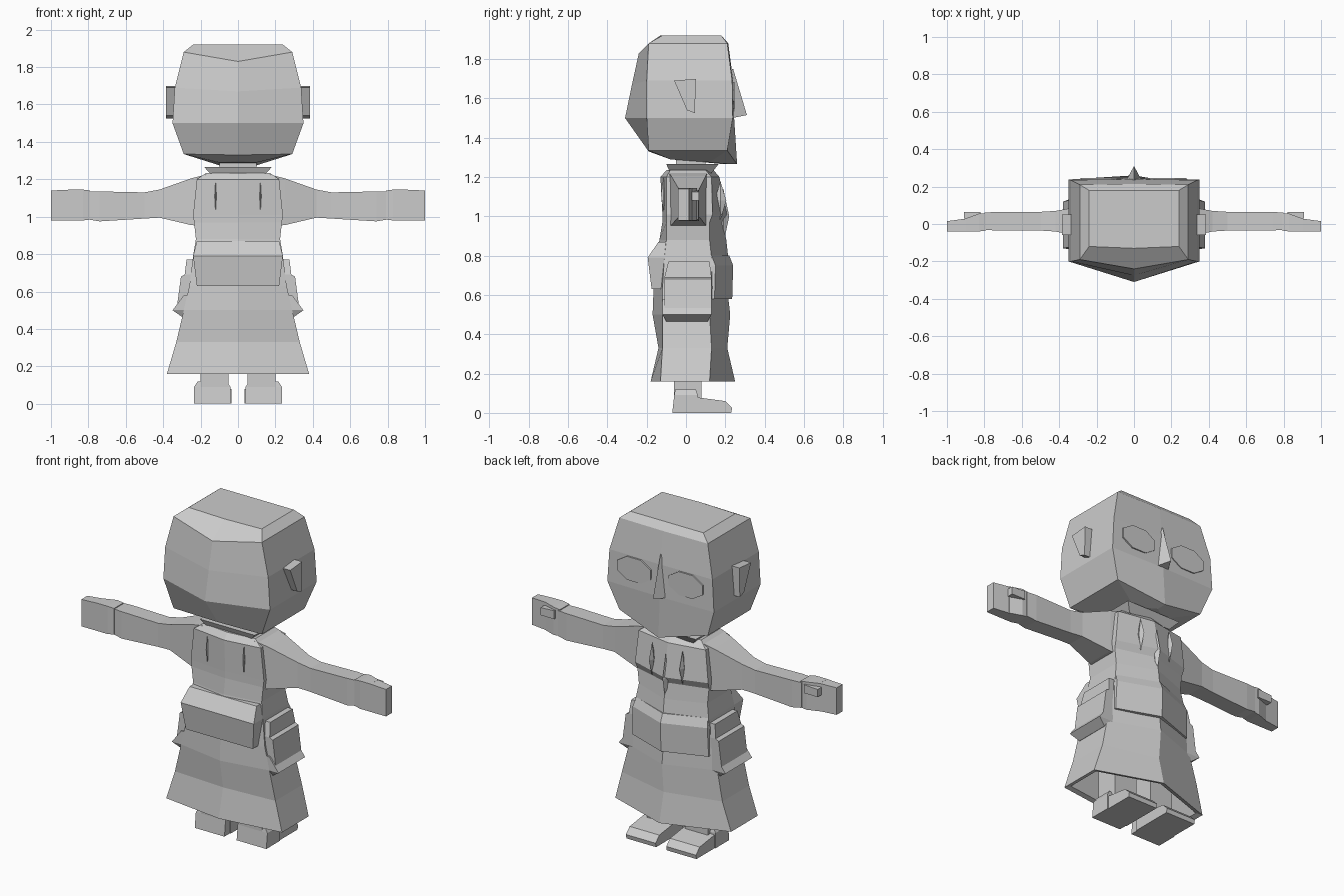
import bpy
import bmesh
from math import cos, sin, tau

old = bpy.data.objects.get("Cube")
if old:
    bpy.data.objects.remove(old)

GREY = (0.6, 0.6, 0.6, 1.0)
plain_grey = bpy.data.materials.new("plain_grey")
plain_grey.use_nodes = True
plain_grey.diffuse_color = GREY
plain_grey.node_tree.nodes["Principled BSDF"].inputs["Base Color"].default_value = GREY

SIDES = (("left", 1), ("right", -1))


def loft(name, rings):
    """Join equal rings of points into a closed, flat shaded solid."""
    bm = bmesh.new()
    loops = [[bm.verts.new(p) for p in ring] for ring in rings]
    count = len(loops[0])
    for low, high in zip(loops, loops[1:]):
        for i in range(count):
            j = (i + 1) % count
            bm.faces.new((low[i], low[j], high[j], high[i]))
    bm.faces.new(loops[0])
    bm.faces.new(loops[-1])
    bmesh.ops.recalc_face_normals(bm, faces=bm.faces)
    mesh = bpy.data.meshes.new(name)
    bm.to_mesh(mesh)
    bm.free()
    mesh.materials.append(plain_grey)
    obj = bpy.data.objects.new(name, mesh)
    bpy.context.collection.objects.link(obj)
    return obj


def mirrored_ring(half):
    """Complete a half outline that starts and ends on the centre line."""
    return list(half) + [(-x, y, z) for x, y, z in reversed(half[1:-1])]


def garment_ring(z, width, back, back_corner, front_corner, front):
    return mirrored_ring([(0, back, z), (width, back_corner, z),
                          (width, front_corner, z), (0, front, z)])


def level_rect(z, x0, x1, y0, y1):
    return [(x0, y0, z), (x1, y0, z), (x1, y1, z), (x0, y1, z)]


def upright_rect(x, y0, y1, z0, z1):
    return [(x, y0, z0), (x, y1, z0), (x, y1, z1), (x, y0, z1)]


def paired(name, rings):
    """Make a left part and its mirrored right part."""
    for side, sign in SIDES:
        loft(f"{side}_{name}", [[(sign * x, y, z) for x, y, z in ring] for ring in rings])


def fold(name, x, y, z, width, depth, height):
    """Narrow four-sided pleat that tapers at both ends."""
    tiny = 0.001
    rings = []
    for level, size in ((-height, tiny), (0, 1), (height, tiny)):
        w, d = width * size, depth * size
        rings.append([(x + w, y, z + level), (x, y + d, z + level),
                      (x - w, y, z + level), (x, y - d, z + level)])
    loft(name, rings)


# Head: angular block with a ridged back and a pointed chin
head_halves = [
    [(0, -.10, 1.30), (.10, -.08, 1.29), (.10, .12, 1.275), (0, .20, 1.265)],
    [(0, -.19, 1.33), (.29, -.19, 1.335), (.29, .21, 1.335), (0, .26, 1.265)],
    [(0, -.31, 1.5), (.35, -.2, 1.5), (.35, .238, 1.5), (0, .245, 1.5)],
    [(0, -.275, 1.67), (.338, -.2, 1.69), (.338, .235, 1.69), (0, .24, 1.69)],
    [(0, -.24, 1.83), (.29, -.19, 1.88), (.29, .21, 1.88), (0, .215, 1.88)],
    [(0, -.13, 1.92), (.24, -.12, 1.92), (.24, .18, 1.92), (0, .18, 1.92)],
]
loft("head", [mirrored_ring(h) for h in head_halves])

# Nose: a tall pyramid with its tip near the base
loft("nose", [
    [(-.04, .235, 1.5), (.04, .235, 1.5), (0, .31, 1.515)],
    [(-.003, .235, 1.75), (.003, .235, 1.75), (0, .24, 1.75)],
])

# Eyes: thin rounded plates on the face
eye_outline = [(cos(tau * (i + .5) / 8), sin(tau * (i + .5) / 8)) for i in range(8)]
paired("eye", [[(.17 + .12 * c, y, 1.615 + .075 * s) for c, s in eye_outline]
               for y in (.238, .247)])

# Ears: slanted wedges
ear_outline = [(-.06, 1.69), (.05, 1.7), (.045, 1.525), (.005, 1.54)]
paired("ear", [[(x, y, z) for y, z in ear_outline] for x in (.32, .385)])

# Neck and collar
loft("neck", [level_rect(z, -.1, .1, -.05, .1) for z in (1.2, 1.33)])
loft("collar", [level_rect(1.22, -.14, .14, -.08, .13),
                level_rect(1.265, -.18, .18, -.1, .165)])

# Robe: hollow flared hem, waist and chest in one shell
robe_sections = [
    (.45, .22, -.09, -.08, .08, .14),
    (.17, .35, -.155, -.11, .1, .22),
    (.16, .38, -.18, -.13, .12, .25),
    (.33, .33, -.14, -.12, .13, .21),
    (.5, .29, -.17, -.12, .12, .225),
    (.63, .26, -.165, -.12, .13, .21),
    (.79, .24, -.155, -.11, .13, .215),
    (.88, .225, -.135, -.1, .12, .205),
    (.97, .235, -.12, -.1, .12, .185),
    (1.01, .24, -.12, -.1, .135, .21),
    (1.2, .22, -.13, -.1, .13, .17),
    (1.235, .17, -.1, -.08, .1, .14),
]
loft("robe", [garment_ring(*s) for s in robe_sections])

# Apron band across the belly and bag across the lower back
loft("apron_band", [garment_ring(*s) for s in (
    (.58, .25, 0, .01, .145, .235),
    (.75, .245, 0, .01, .15, .24),
    (.8, .235, 0, .01, .13, .22))])
loft("back_bag", [level_rect(.63, -.22, .22, -.175, -.05),
                  level_rect(.79, -.24, .24, -.195, -.05),
                  level_rect(.87, -.22, .22, -.14, -.05)])

# Hip pouches with a flared flap below
paired("hip_pouch", [level_rect(.53, .2, .325, -.11, .13),
                     level_rect(.68, .2, .305, -.11, .13),
                     level_rect(.69, .2, .285, -.11, .13),
                     level_rect(.77, .2, .275, -.09, .12)])
paired("hip_flap", [level_rect(.465, .2, .3, -.1, .11),
                    level_rect(.5, .2, .35, -.12, .13),
                    level_rect(.58, .2, .29, -.12, .13)])

# Pleats on the chest and back
for side, sign in SIDES:
    fold(f"{side}_chest_fold", sign * .1, .175, 1.08, .012, .03, .1)
    fold(f"{side}_back_fold", sign * .12, -.115, 1.11, .005, .012, .09)
fold("middle_chest_fold", 0, .19, 1.0, .018, .03, .14)

# Sleeves and wrist cuffs
paired("sleeve", [upright_rect(*s) for s in (
    (.17, -.09, .11, .95, 1.225),
    (.25, -.075, .1, .955, 1.205),
    (.42, -.04, .07, .995, 1.145),
    (.5, -.035, .065, .99, 1.13),
    (.74, -.035, .065, .975, 1.135),
    (.8, -.03, .06, .985, 1.135))])

# Hands: palm, flat fingers and a thumb
paired("palm", [upright_rect(.79, -.035, .055, .985, 1.14),
                upright_rect(.83, -.04, .055, .98, 1.145),
                upright_rect(.9, -.04, .03, .98, 1.145)])
paired("fingers", [upright_rect(.89, -.04, .03, .98, 1.145),
                   upright_rect(1.0, -.04, .015, .98, 1.14)])
paired("thumb", [upright_rect(.82, .02, .065, 1.08, 1.13),
                 upright_rect(.91, .03, .065, 1.08, 1.125)])

# Legs and shoes
paired("leg", [level_rect(z, .05, .2, -.06, .08) for z in (.06, .5)])
paired("shoe_heel", [level_rect(0, .04, .235, -.07, .06),
                     level_rect(.09, .04, .235, -.06, .06),
                     level_rect(.12, .06, .215, -.055, .05)])
shoe_profile = [(-.02, 0), (.23, 0), (.235, .025), (.2, .06), (.05, .08), (-.02, .08)]
paired("shoe_toe", [[(x, y, z) for y, z in shoe_profile] for x in (.035, .23)])
